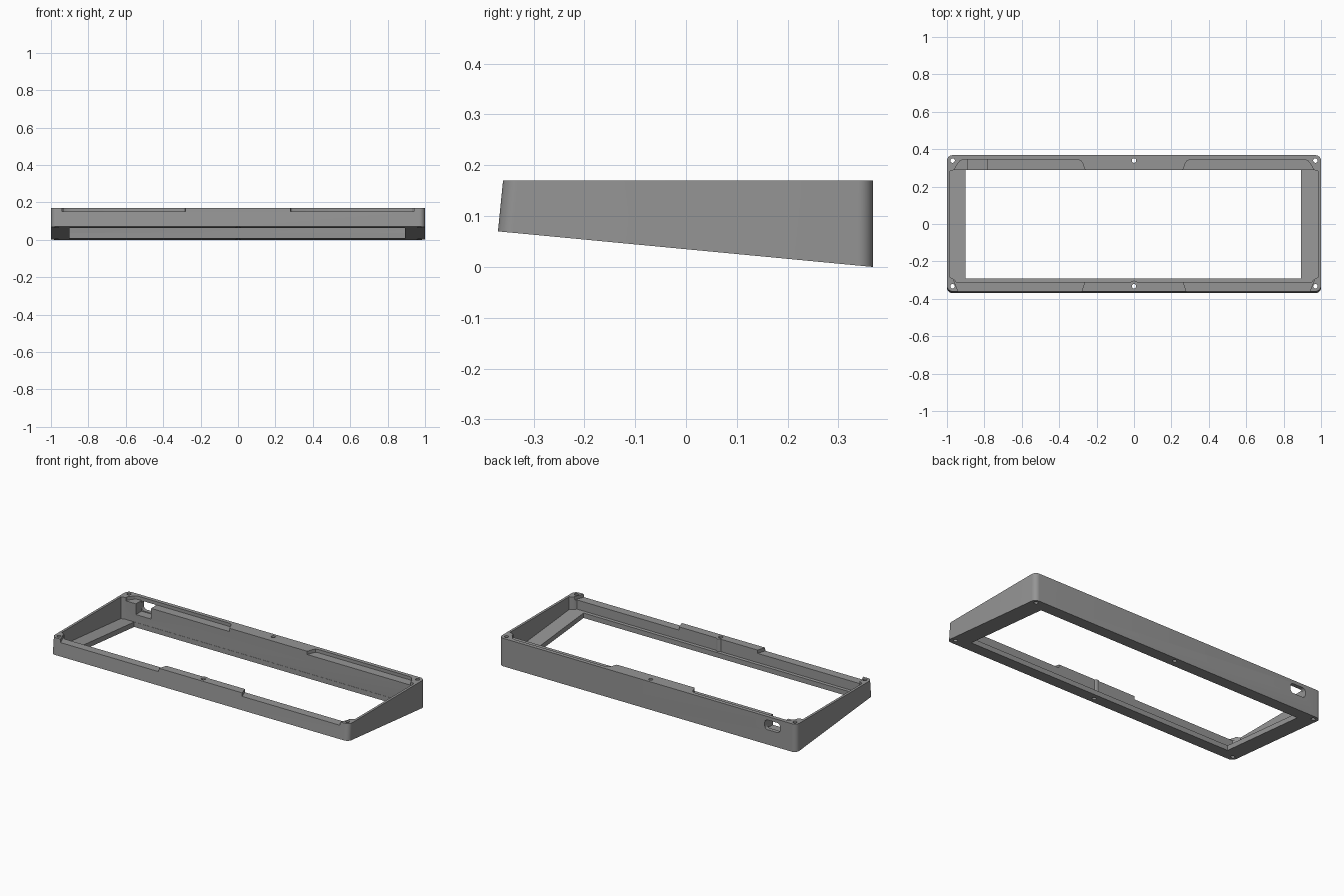
import bpy, bmesh, math

if "Cube" in bpy.data.objects:
    bpy.data.objects.remove(bpy.data.objects["Cube"])

Y0, Y1, TOP = -0.37, 0.368, 0.17


def slope(y):
    """Height of the tilted underside."""
    return 0.07 * (Y1 - y) / (Y1 - Y0)


def prism(name, pts, bottom, top):
    """Solid from a plan outline; bottom and top map (x, y) to a 3D point."""
    bm = bmesh.new()
    lo = [bm.verts.new(bottom(x, y)) for x, y in pts]
    hi = [bm.verts.new(top(x, y)) for x, y in pts]
    n = len(pts)
    bm.faces.new(lo[::-1])
    bm.faces.new(hi)
    for i in range(n):
        j = (i + 1) % n
        bm.faces.new((lo[i], lo[j], hi[j], hi[i]))
    bmesh.ops.recalc_face_normals(bm, faces=bm.faces)
    me = bpy.data.meshes.new(name)
    bm.to_mesh(me)
    bm.free()
    ob = bpy.data.objects.new(name, me)
    bpy.context.collection.objects.link(ob)
    return ob


def level(z):
    return lambda x, y: (x, y, z)


def tilted(offset):
    return lambda x, y: (x, y, slope(y) + offset)


def rounded(x0, x1, y0, y1, r, n=8):
    pts = []
    corners = [(x1 - r, y1 - r), (x0 + r, y1 - r), (x0 + r, y0 + r), (x1 - r, y0 + r)]
    for k, (cx, cy) in enumerate(corners):
        for i in range(n + 1):
            a = math.pi / 2 * (k + i / n)
            pts.append((cx + r * math.cos(a), cy + r * math.sin(a)))
    return pts


def circle(cx, cy, r, n=20):
    return [(cx + r * math.cos(2 * math.pi * i / n),
             cy + r * math.sin(2 * math.pi * i / n)) for i in range(n)]


def combine(ob, other, operation):
    mod = ob.modifiers.new("cut", 'BOOLEAN')
    mod.operation, mod.solver, mod.object = operation, 'EXACT', other
    bpy.context.view_layer.objects.active = ob
    bpy.ops.object.modifier_apply(modifier=mod.name)
    bpy.data.objects.remove(other, do_unlink=True)


def cut(pts, bottom, top=level(0.5)):
    combine(case, prism("cutter", pts, bottom, top), 'DIFFERENCE')


# wedge-shaped outer body, front face leaning back slightly
def lean(x, y):
    return (x, y + 0.01 * (Y1 - y) / (Y1 - Y0), TOP)


case = prism("case_frame", rounded(-1, 1, Y0, Y1, 0.03), tilted(0), lean)

# inner cavity above the thin bottom ledge
half = [(0.95, -0.31), (0.962, -0.295), (0.985, -0.285),
        (0.985, 0.282), (0.96, 0.29)]
cut(half + [(-x, y) for x, y in half[::-1]], tilted(0.03))

# boss for the middle front screw
combine(case, prism("boss", circle(0, -0.328, 0.025), tilted(0.01), level(TOP)), 'UNION')

# open bottom
cut([(-0.9, -0.292), (0.893, -0.292), (0.893, 0.2885), (-0.9, 0.2885)], level(-0.5))

# lowered rims at front and back, leaving raised corners and middle
for s in (1, -1):
    cut([(s * x, y) for x, y in ((0.284, -0.4), (0.28, -0.36), (0.26, -0.30),
                                 (0.964, -0.30), (0.94, -0.36), (0.935, -0.4))], level(0.15))
    cut([(s * x, y) for x, y in ((0.258, 0.28), (0.275, 0.325), (0.283, 0.338), (0.298, 0.344),
                                 (0.915, 0.344), (0.93, 0.338), (0.955, 0.305), (0.958, 0.28))],
        level(0.15))

# connector slot in the back wall: open inside, rounded window outside
cut([(-0.89, 0.27), (-0.787, 0.27), (-0.787, 0.344), (-0.89, 0.344)], level(0.085))
window = prism("window", rounded(-0.89, -0.787, 0.09, 0.149, 0.02),
               lambda x, z: (x, 0.33, z), lambda x, z: (x, 0.4, z))
combine(case, window, 'DIFFERENCE')

# screw holes
for x in (-0.97, 0, 0.97):
    for y in (-0.333, 0.339):
        cut(circle(x, y, 0.012), level(-0.5))

# finish
mat = bpy.data.materials.new("mid grey")
mat.diffuse_color = (0.3, 0.3, 0.3, 1)
mat.use_nodes = True
mat.node_tree.nodes["Principled BSDF"].inputs["Base Color"].default_value = mat.diffuse_color
case.data.materials.clear()
case.data.materials.append(mat)
for p in case.data.polygons:
    p.material_index = 0
case.select_set(True)
bpy.context.view_layer.objects.active = case
bpy.ops.object.shade_smooth_by_angle(angle=math.radians(30))
